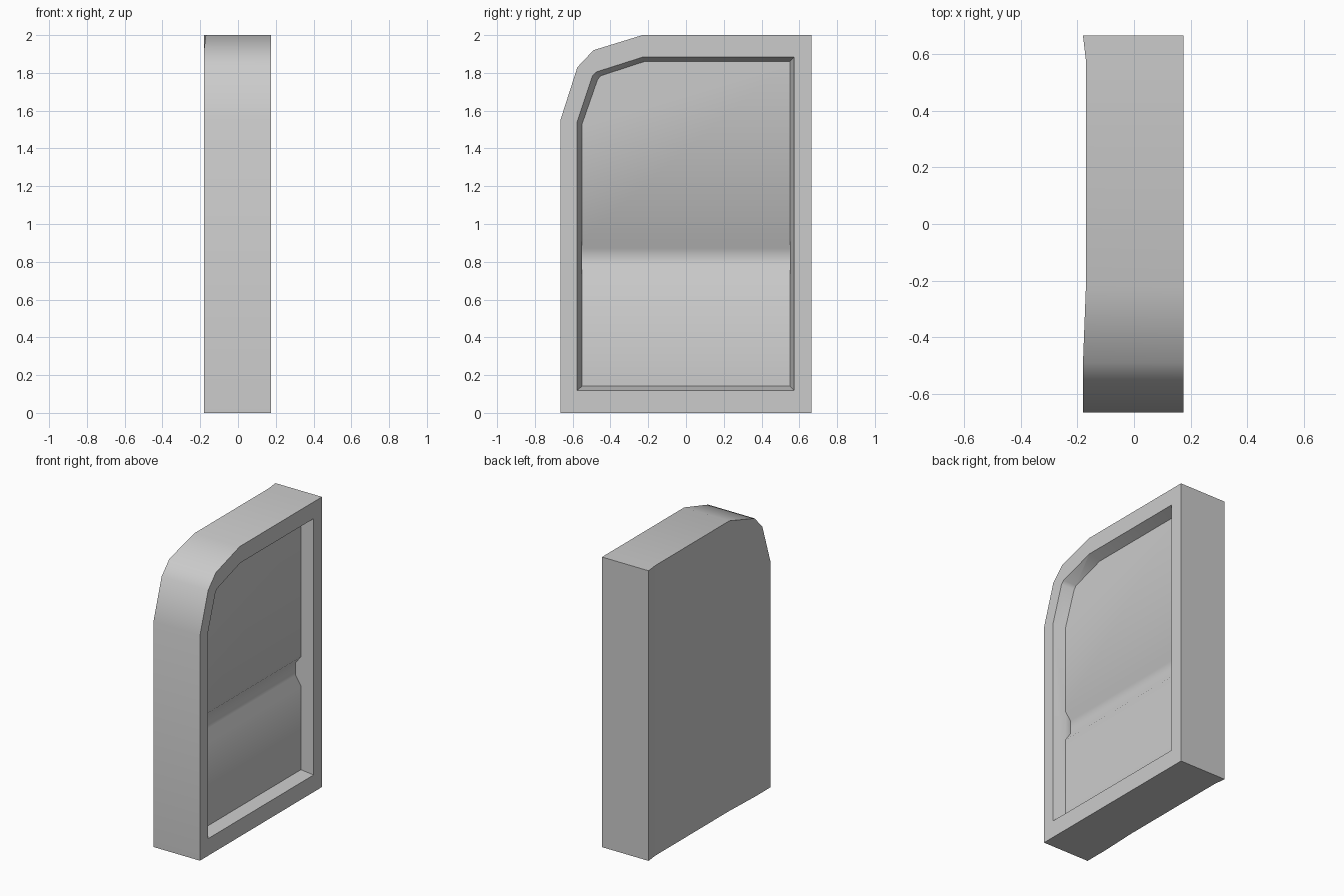
import bpy, bmesh, math

if "Cube" in bpy.data.objects:
    bpy.data.objects.remove(bpy.data.objects["Cube"])

FRONT = 0.175   # x of the framed face
DEPTH = 0.08    # recess depth


def loft(name, rings):
    """Closed solid skinned through a list of equal-length rings."""
    bm = bmesh.new()
    loops = [[bm.verts.new(p) for p in ring] for ring in rings]
    n = len(loops[0])
    for a, b in zip(loops, loops[1:]):
        for i in range(n):
            j = (i + 1) % n
            bm.faces.new((a[i], a[j], b[j], b[i]))
    bm.faces.new(loops[0])
    bm.faces.new(loops[-1])
    bmesh.ops.recalc_face_normals(bm, faces=bm.faces)
    mesh = bpy.data.meshes.new(name)
    bm.to_mesh(mesh)
    bm.free()
    obj = bpy.data.objects.new(name, mesh)
    bpy.context.collection.objects.link(obj)
    return obj


def cut(target, cutter):
    mod = target.modifiers.new("cut", 'BOOLEAN')
    mod.operation = 'DIFFERENCE'
    mod.solver = 'EXACT'
    mod.object = cutter
    bpy.context.view_layer.objects.active = target
    bpy.ops.object.modifier_apply(modifier=mod.name)
    bpy.data.objects.remove(cutter)


# Door slab: columns of (y, top z, back x), back slightly proud at both edges
columns = [(-0.665, 1.55, -0.18), (-0.575, 1.83, -0.18), (-0.49, 1.92, -0.18),
           (-0.23, 2.0, -0.17), (0.58, 2.0, -0.17), (0.665, 2.0, -0.18)]
door = loft("door_panel", [[(b, y, 0), (FRONT, y, 0), (FRONT, y, z), (b, y, z)]
                           for y, z, b in columns])

# Recessed panel with sloping walls
rim = [(-0.577, 0.118), (0.573, 0.118), (0.573, 1.885), (-0.225, 1.885),
       (-0.475, 1.805), (-0.495, 1.785), (-0.577, 1.54)]
floor = [(-0.55, 0.142), (0.55, 0.142), (0.55, 1.86), (-0.22, 1.86),
         (-0.45, 1.785), (-0.468, 1.765), (-0.55, 1.53)]
levels = [(FRONT + 0.05, rim), (FRONT, rim), (FRONT - DEPTH, floor)]
cut(door, loft("recess_cutter", [[(x, y, z) for y, z in ring] for x, ring in levels]))

# Horizontal groove across the recessed panel
top = FRONT - DEPTH
section = [(top + 0.03, 0.92), (top, 0.92), (top - 0.04, 0.87),
           (top - 0.04, 0.78), (top, 0.72), (top + 0.03, 0.72)]
cut(door, loft("groove_cutter", [[(x, y, z) for x, z in section] for y in (-0.55, 0.55)]))

# Smooth shading with sharp corners kept
bpy.ops.object.select_all(action='DESELECT')
door.select_set(True)
bpy.context.view_layer.objects.active = door
bpy.ops.object.shade_smooth_by_angle(angle=math.radians(40))
